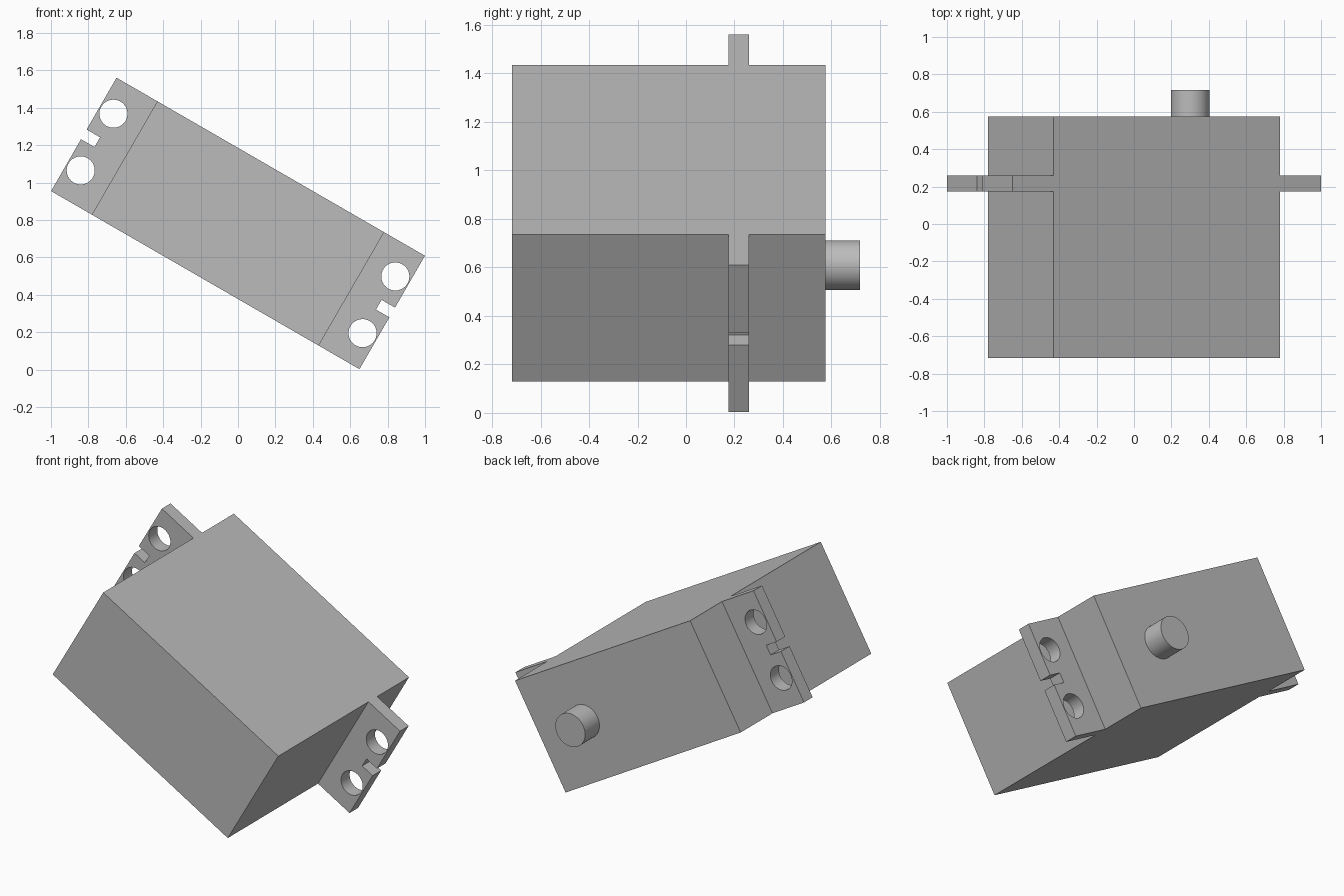
import bpy
import math
from mathutils import Matrix

cube = bpy.data.objects.get("Cube")
if cube:
    bpy.data.objects.remove(cube, do_unlink=True)

# Single plain grey
GREY = (0.50, 0.50, 0.50, 1.0)
grey = bpy.data.materials.new("plain grey")
grey.use_nodes = True
grey.diffuse_color = GREY
grey.node_tree.nodes["Principled BSDF"].inputs["Base Color"].default_value = GREY

# Body proportions, along its own length (x), depth (y) and height (z)
HALF_LENGTH, HALF_HEIGHT, TAB_END = 0.70, 0.35, 0.952
FRONT, BACK = -0.717, 0.575
TAB_FRONT, TAB_BACK = 0.175, 0.26
TILT = Matrix.Translation((0, 0, 0.782)) @ Matrix.Rotation(math.radians(30), 4, 'Y')


def box(name, low, high):
    bpy.ops.mesh.primitive_cube_add(size=1)
    obj = bpy.context.object
    obj.name = name
    size = [b - a for a, b in zip(low, high)]
    centre = [(a + b) / 2 for a, b in zip(low, high)]
    obj.data.transform(Matrix.Translation(centre) @ Matrix.Diagonal((*size, 1)))
    obj.data.materials.append(grey)
    return obj


def rod(name, x, z, radius, y0, y1):
    bpy.ops.mesh.primitive_cylinder_add(vertices=64, radius=radius, depth=y1 - y0)
    obj = bpy.context.object
    obj.name = name
    obj.data.transform(Matrix.Translation((x, (y0 + y1) / 2, z))
                       @ Matrix.Rotation(math.pi / 2, 4, 'X'))
    obj.data.materials.append(grey)
    return obj


def cut(target, cutter):
    mod = target.modifiers.new("cut", 'BOOLEAN')
    mod.operation = 'DIFFERENCE'
    mod.solver = 'EXACT'
    mod.object = cutter
    bpy.context.view_layer.objects.active = target
    bpy.ops.object.modifier_apply(modifier=mod.name)
    bpy.data.objects.remove(cutter, do_unlink=True)


def finish(obj):
    obj.matrix_world = TILT
    bpy.ops.object.select_all(action='DESELECT')
    obj.select_set(True)
    bpy.context.view_layer.objects.active = obj
    bpy.ops.object.shade_smooth_by_angle(angle=math.radians(30))


# Main case
finish(box("case", (-HALF_LENGTH, FRONT, -HALF_HEIGHT), (HALF_LENGTH, BACK, HALF_HEIGHT)))

# Output shaft
finish(rod("output_shaft", 0.346, 0, 0.103, BACK, 0.717))

# Mounting tabs, each with two screw holes and an end notch
for side, label in ((1, "left"), (-1, "right")):
    xs = sorted((side * HALF_LENGTH, side * TAB_END))
    tab = box(label + "_mounting_tab", (xs[0], TAB_FRONT, -HALF_HEIGHT),
              (xs[1], TAB_BACK, HALF_HEIGHT))
    for z in (-0.175, 0.175):
        cut(tab, rod("screw_hole", side * 0.87, z, 0.075, 0, 0.5))
    xs = sorted((side * 0.869, side * 1.1))
    cut(tab, box("notch", (xs[0], 0, -0.03), (xs[1], 0.5, 0.03)))
    finish(tab)
